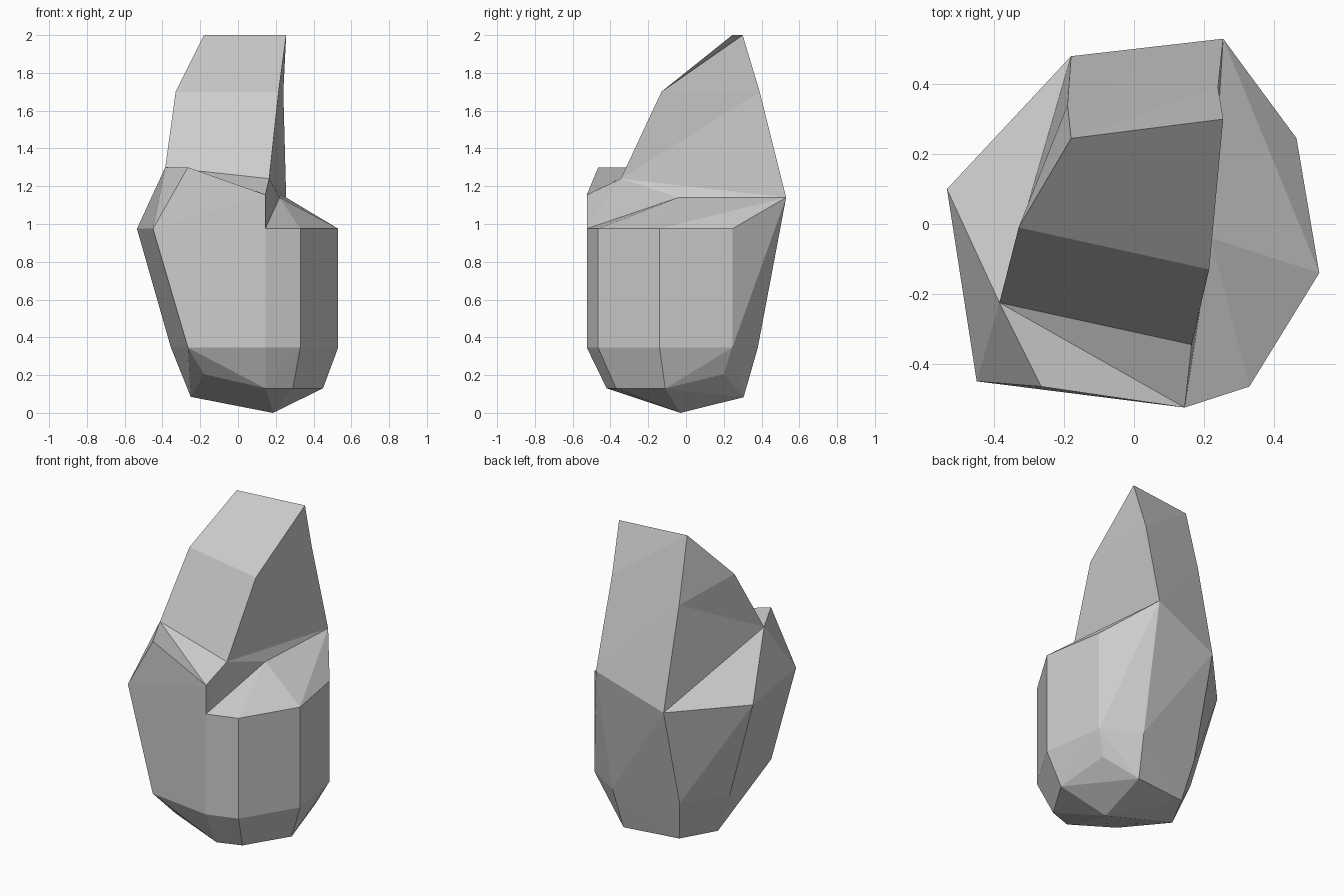
import bpy, bmesh

if "Cube" in bpy.data.objects:
    bpy.data.objects.remove(bpy.data.objects["Cube"])

# Corner points of the rock, grouped by level
bottom = [(.185, -.03, 0), (-.25, .04, .085), (-.135, .26, .09), (.22, .305, .083),
          (.4, .2, .205), (.45, -.11, .13), (.29, -.37, .13), (.145, -.42, .13), (-.18, -.365, .205)]
belt = [(.53, -.14, .345), (.465, .245, .345), (.245, .38, .345), (-.18, .32, .345),
        (-.355, .075, .345), (-.265, -.468, .345), (.145, -.525, .345), (.33, -.465, .345)]
shelf = [(.33, -.465, .975), (.53, -.14, .975), (.465, .245, .975)]
rim = dict(G=(-.45, -.45, .975), F=(.145, -.525, .975), Q=(.22, -.04, 1.14),
           B=(.255, .53, 1.14), A=(-.18, .48, .975), H=(-.535, .10, .975))
crag = dict(f=(.145, -.525, 1.155), O=(-.265, -.465, 1.3), M=(-.385, -.225, 1.3),
            N=(.165, -.345, 1.24), K=(-.33, -.01, 1.7), L=(.215, -.13, 1.7),
            P=(-.19, .34, 1.6), X=(.24, .39, 1.7), I=(-.18, .245, 2), J=(.255, .30, 2))

bm = bmesh.new()
corner = {k: bm.verts.new(p) for k, p in rim.items()}

# Convex lower body with the stepped shelf
for p in bottom + belt + shelf:
    bm.verts.new(p)
bmesh.ops.convex_hull(bm, input=list(bm.verts))

# Open the body where the upper crag grows out of it
rim_verts = set(corner.values())
inner = [f for f in bm.faces if all(v in rim_verts for v in f.verts)]
bmesh.ops.delete(bm, geom=inner, context='FACES')

# Upper crag: slanted front, shoulder, left side, back, right wall
corner.update({k: bm.verts.new(p) for k, p in crag.items()})
for names in ("IKLJ KMNL MfN MOf GFf GfO HGM GOM HMA AMP PMK PKI "
              "IJX IXP PXB PBA FNf FQN QBN NBX NXL LXJ").split():
    bm.faces.new([corner[n] for n in names])
bmesh.ops.recalc_face_normals(bm, faces=bm.faces)

mesh = bpy.data.meshes.new("rock")
bm.to_mesh(mesh)
bm.free()
bpy.context.collection.objects.link(bpy.data.objects.new("rock", mesh))
